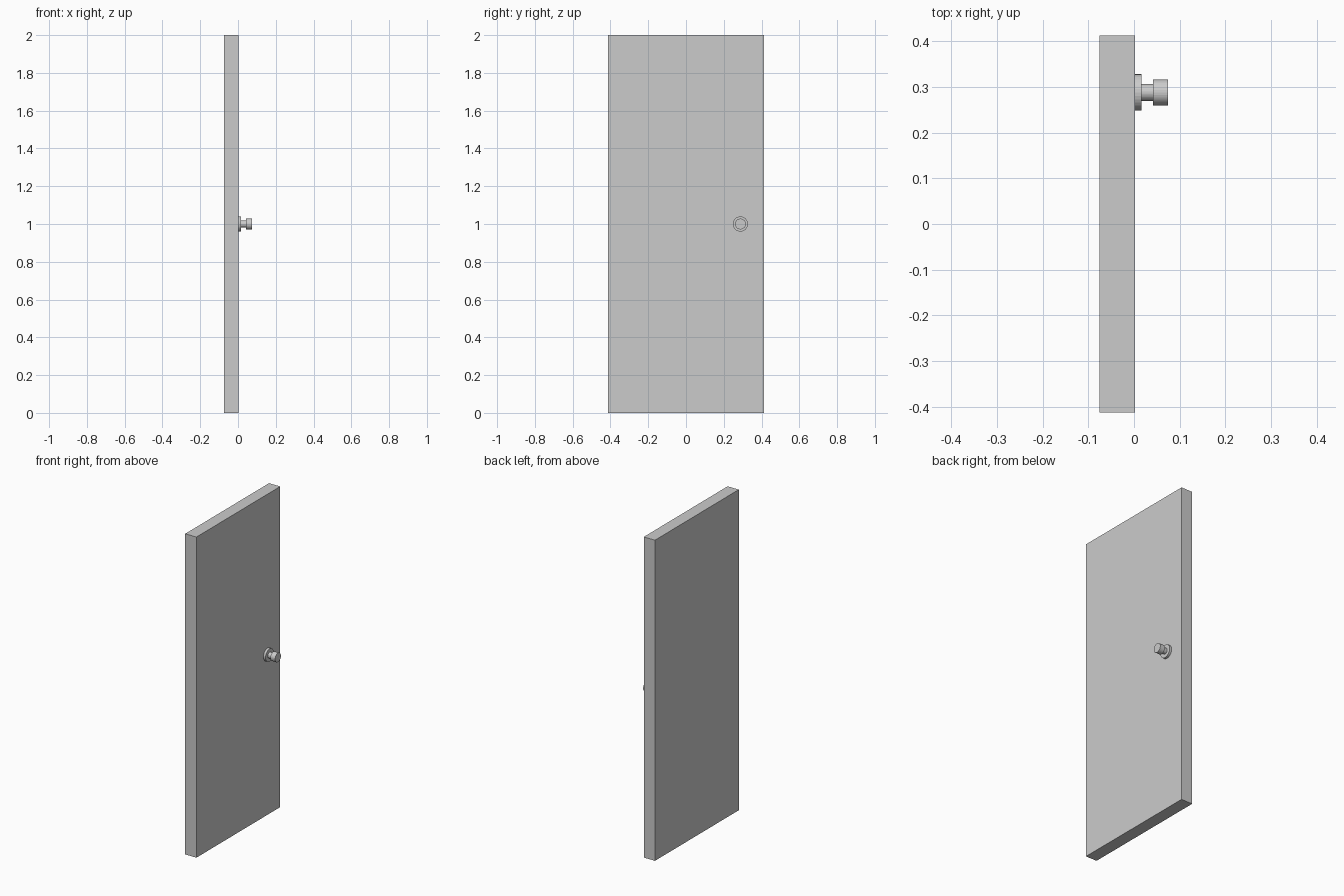
import bpy
import math

if "Cube" in bpy.data.objects:
    bpy.data.objects.remove(bpy.data.objects["Cube"])

KNOB_Y, KNOB_Z = 0.288, 1.0


def disc(name, x0, x1, radius):
    """Cylinder along x between x0 and x1, on the knob axis."""
    bpy.ops.mesh.primitive_cylinder_add(
        vertices=32, radius=radius, depth=x1 - x0,
        location=((x0 + x1) / 2, KNOB_Y, KNOB_Z), rotation=(0, math.pi / 2, 0))
    ob = bpy.context.object
    ob.name = name
    bpy.ops.object.transform_apply(location=False, rotation=True, scale=True)
    return ob


# Door slab
bpy.ops.mesh.primitive_cube_add(size=1, location=(-0.0365, 0, 1))
door = bpy.context.object
door.name = "door_panel"
door.scale = (0.077, 0.826, 2.0)
bpy.ops.object.transform_apply(location=False, rotation=False, scale=True)

# Round handle: wall plate, neck and grip
disc("handle_plate", 0.002, 0.0165, 0.040)
disc("handle_neck", 0.0165, 0.042, 0.0185)
disc("handle_grip", 0.042, 0.0745, 0.0285)
